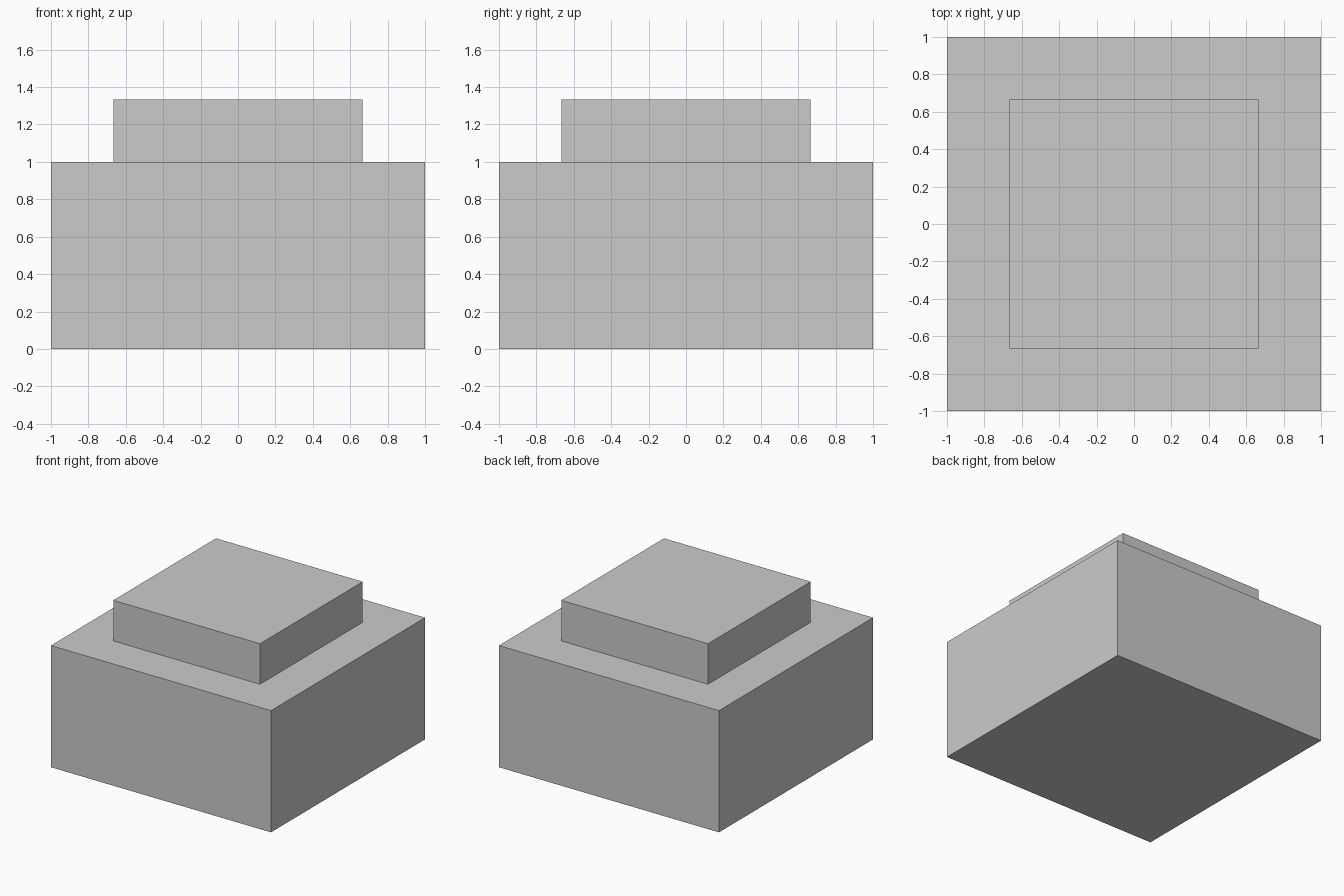
import bpy

if "Cube" in bpy.data.objects:
    bpy.data.objects.remove(bpy.data.objects["Cube"])


def box(name, size, z_bottom, z_top):
    """Square block centred on the z axis."""
    height = z_top - z_bottom
    bpy.ops.mesh.primitive_cube_add(size=1, location=(0, 0, z_bottom + height / 2))
    obj = bpy.context.object
    obj.name = name
    obj.scale = (size, size, height)
    bpy.ops.object.transform_apply(location=False, rotation=False, scale=True)
    return obj


# Wide lower block
base = box("base_block", 2.0, 0.0, 1.0)

# Stepped plinth on top: inset the upper face, then raise it
import bmesh
bm = bmesh.new()
bm.from_mesh(base.data)
bm.faces.ensure_lookup_table()
top = max(bm.faces, key=lambda f: f.calc_center_median().z)
bmesh.ops.inset_region(bm, faces=[top], thickness=1 / 3, use_even_offset=True)
raised = bmesh.ops.extrude_discrete_faces(bm, faces=[top])["faces"][0]
bmesh.ops.translate(bm, verts=raised.verts, vec=(0, 0, 1 / 3))
bm.to_mesh(base.data)
bm.free()
base.name = "stepped_block"
